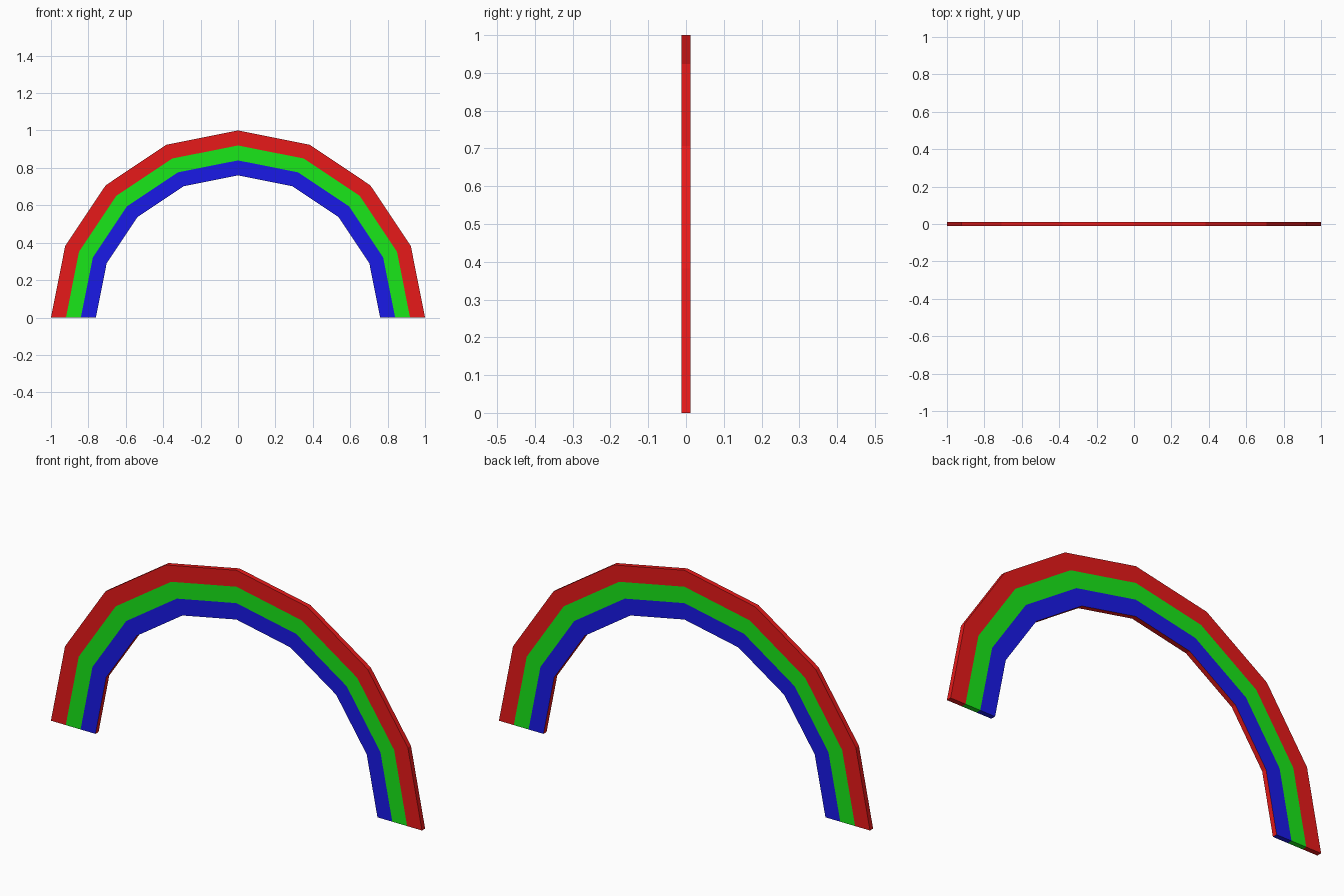
import bpy, bmesh
from math import pi, cos, sin

if "Cube" in bpy.data.objects:
    bpy.data.objects.remove(bpy.data.objects["Cube"])

SEGMENTS = 8
HALF = 0.012  # half thickness in y


def material(name, color):
    m = bpy.data.materials.new(name)
    m.diffuse_color = color
    m.use_nodes = True
    m.node_tree.nodes["Principled BSDF"].inputs["Base Color"].default_value = m.diffuse_color
    return m


RED = material("red", (0.8, 0.01, 0.01, 1))
GREEN = material("green", (0.01, 0.8, 0.01, 1))
BLUE = material("blue", (0.01, 0.01, 0.8, 1))


def band(name, r_out, r_in, mat, outer_rim=False, inner_rim=False):
    """Faceted half ring; walls shared with a neighbouring band are left open."""
    bm = bmesh.new()
    rings = []
    for i in range(SEGMENTS + 1):
        a = pi * i / SEGMENTS
        rings.append([bm.verts.new((r * cos(a), y, r * sin(a)))
                      for r, y in ((r_out, -HALF), (r_out, HALF),
                                   (r_in, HALF), (r_in, -HALF))])
    for p, q in zip(rings, rings[1:]):
        # edges of the section: 0 outer rim, 1 back, 2 inner rim, 3 front
        for k in range(4):
            if (k == 0 and not outer_rim) or (k == 2 and not inner_rim):
                continue
            n = (k + 1) % 4
            f = bm.faces.new((p[k], p[n], q[n], q[k]))
            f.material_index = 1 if k in (0, 2) else 0
    # feet
    bm.faces.new(rings[0][::-1])
    bm.faces.new(rings[-1])
    me = bpy.data.meshes.new(name)
    bm.to_mesh(me)
    bm.free()
    me.materials.append(mat)
    me.materials.append(RED)  # both rims are red
    bpy.context.collection.objects.link(bpy.data.objects.new(name, me))


band("outer_red_band", 1.00, 0.92, RED, outer_rim=True)
band("middle_green_band", 0.92, 0.84, GREEN)
band("inner_blue_band", 0.84, 0.76, BLUE, inner_rim=True)
